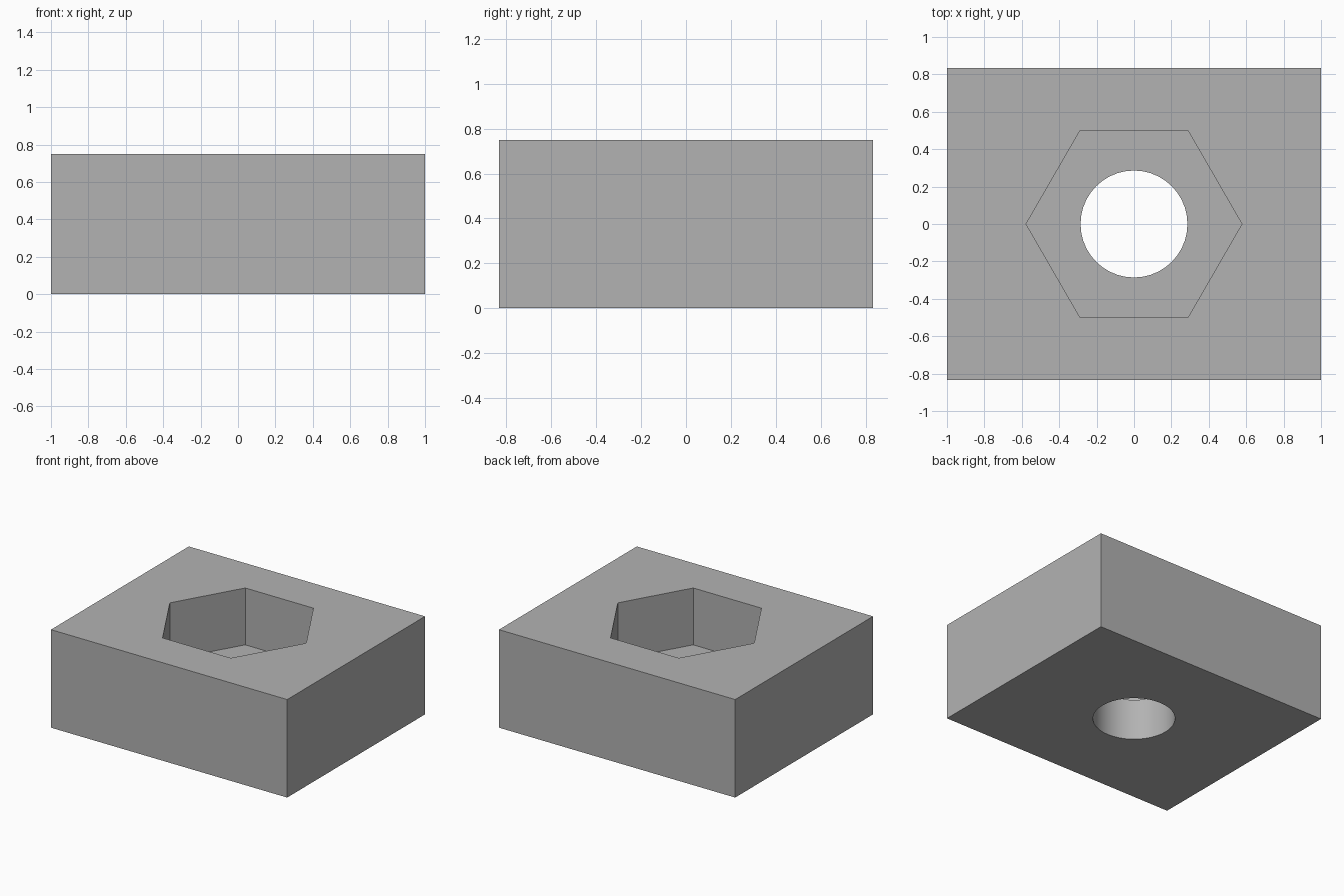
import bpy
import bmesh
from math import cos, sin, tau, radians

default_cube = bpy.data.objects.get("Cube")
if default_cube:
    bpy.data.objects.remove(default_cube, do_unlink=True)

LENGTH, DEPTH, HEIGHT = 2.0, 1.667, 0.75
POCKET_RADIUS = 0.577      # centre to corner
POCKET_FLOOR = 0.315
HOLE_RADIUS = 0.286

grey = bpy.data.materials.new("plain grey")
grey.use_nodes = True
colour = (0.448, 0.448, 0.448, 1.0)
grey.diffuse_color = colour
grey.node_tree.nodes["Principled BSDF"].inputs["Base Color"].default_value = colour


def prism(name, outline, bottom, top):
    """Extrude a flat outline upward from bottom to top."""
    bm = bmesh.new()
    base = bm.faces.new([bm.verts.new((x, y, bottom)) for x, y in outline])
    extruded = bmesh.ops.extrude_face_region(bm, geom=[base])["geom"]
    verts = [v for v in extruded if isinstance(v, bmesh.types.BMVert)]
    bmesh.ops.translate(bm, verts=verts, vec=(0, 0, top - bottom))
    bmesh.ops.recalc_face_normals(bm, faces=bm.faces)
    mesh = bpy.data.meshes.new(name)
    bm.to_mesh(mesh)
    bm.free()
    mesh.materials.append(grey)
    obj = bpy.data.objects.new(name, mesh)
    bpy.context.collection.objects.link(obj)
    return obj


def polygon(radius, sides):
    return [(radius * cos(tau * i / sides), radius * sin(tau * i / sides))
            for i in range(sides)]


def cut(target, cutter):
    """Subtract the cutter, then discard it."""
    cutter.hide_render = True
    mod = target.modifiers.new(cutter.name, 'BOOLEAN')
    mod.operation = 'DIFFERENCE'
    mod.solver = 'EXACT'
    mod.object = cutter
    bpy.context.view_layer.objects.active = target
    bpy.ops.object.modifier_apply(modifier=mod.name)
    bpy.data.objects.remove(cutter, do_unlink=True)


# Solid rectangular block
x, y = LENGTH / 2, DEPTH / 2
block = prism("block", [(-x, -y), (x, -y), (x, y), (-x, y)], 0, HEIGHT)

# Hexagonal pocket from the top, round hole through its floor
cut(block, prism("hex_pocket", polygon(POCKET_RADIUS, 6), POCKET_FLOOR, HEIGHT + 0.2))
cut(block, prism("round_hole", polygon(HOLE_RADIUS, 40), -0.2, HEIGHT + 0.2))

# Smooth the round wall, keep every other edge crisp
bpy.ops.object.select_all(action='DESELECT')
block.select_set(True)
bpy.context.view_layer.objects.active = block
bpy.ops.object.shade_smooth_by_angle(angle=radians(30))
